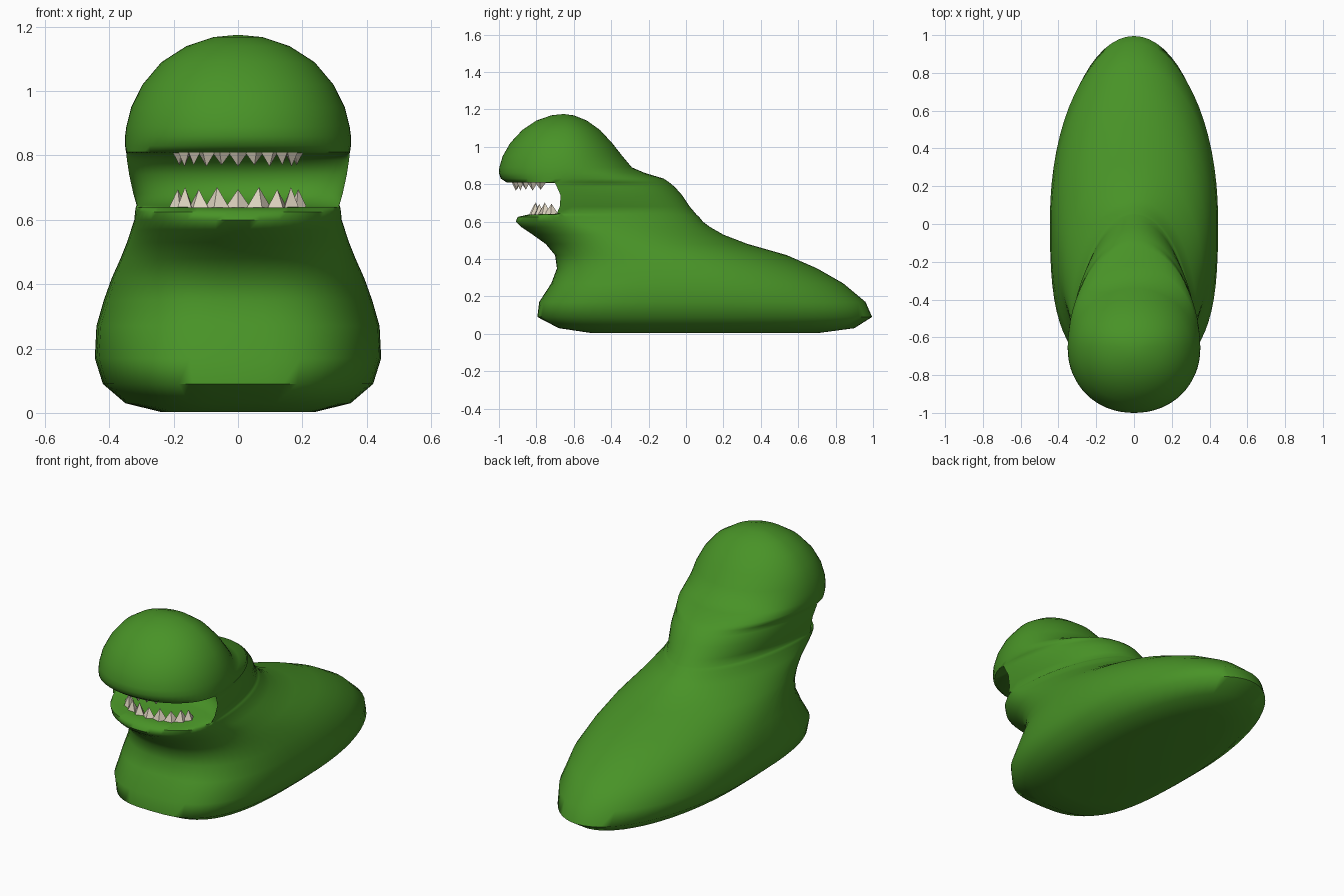
import bpy, bmesh, math
from mathutils import Matrix, Vector

if "Cube" in bpy.data.objects:
    bpy.data.objects.remove(bpy.data.objects["Cube"])


def material(name, rgb):
    m = bpy.data.materials.new(name)
    m.diffuse_color = (*rgb, 1)
    m.use_nodes = True
    m.node_tree.nodes["Principled BSDF"].inputs["Base Color"].default_value = m.diffuse_color
    return m


GREEN = material("leaf green", (0.065, 0.29, 0.02))
IVORY = material("ivory", (0.72, 0.65, 0.52))


def finish(bm, name, mat, angle):
    bmesh.ops.recalc_face_normals(bm, faces=bm.faces)
    me = bpy.data.meshes.new(name)
    bm.to_mesh(me)
    bm.free()
    me.materials.append(mat)
    ob = bpy.data.objects.new(name, me)
    bpy.context.collection.objects.link(ob)
    bpy.ops.object.select_all(action='DESELECT')
    ob.select_set(True)
    bpy.context.view_layer.objects.active = ob
    if angle:
        bpy.ops.object.shade_smooth_by_angle(angle=math.radians(angle))
    return ob


# Body sections: height, front y, back y, half width, y of widest point
SECTIONS = [
    (0.003, -0.50, 0.70, 0.24, 0.05), (0.03, -0.68, 0.90, 0.35, 0.05),
    (0.09, -0.795, 0.995, 0.42, 0.05), (0.17, -0.785, 0.96, 0.445, 0.03),
    (0.27, -0.72, 0.84, 0.44, 0.00), (0.35, -0.69, 0.70, 0.417, -0.07),
    (0.42, -0.70, 0.54, 0.392, -0.17), (0.48, -0.75, 0.33, 0.365, -0.30),
    (0.53, -0.82, 0.20, 0.345, -0.40), (0.57, -0.88, 0.13, 0.332, -0.50),
    (0.60, -0.91, 0.09, 0.322, -0.57), (0.625, -0.90, 0.07, 0.32, -0.62),
    # mouth: floor, hollow back wall, palate
    (0.638, -0.84, 0.055, 0.318, -0.65), (0.645, -0.58, 0.05, 0.315, -0.69),
    (0.68, -0.51, 0.02, 0.325, -0.675), (0.74, -0.50, -0.02, 0.338, -0.67),
    (0.785, -0.53, -0.06, 0.345, -0.69), (0.806, -0.62, -0.085, 0.347, -0.70),
    # head
    (0.81, -0.96, -0.09, 0.348, -0.68), (0.83, -0.99, -0.12, 0.351, -0.66),
    (0.86, -1.00, -0.22, 0.351, -0.65), (0.89, -0.998, -0.29, 0.347, -0.65),
    (0.95, -0.98, -0.34, 0.332, -0.65), (1.02, -0.94, -0.395, 0.297, -0.65),
    (1.09, -0.875, -0.46, 0.238, -0.65), (1.14, -0.80, -0.53, 0.16, -0.65),
    (1.168, -0.72, -0.60, 0.075, -0.65),
]


def section(bm, z, yf, yb, w, ym, n=64):
    """Egg-shaped ring, blunter at the front near the ground."""
    front_power = 3 - 0.9 * min(1, max(0, (z - 0.2) / 0.35))
    ring = []
    for i in range(n):
        a = math.tau * i / n
        c, s = math.cos(a), math.sin(a)
        p = 2 / (front_power if s < 0 else 2)
        x = math.copysign(abs(c) ** p, c) * w
        y = ym + abs(s) ** p * ((yf if s < 0 else yb) - ym)
        ring.append(bm.verts.new((x, y, z)))
    return ring


# Body and head in one skin
bm = bmesh.new()
rings = [section(bm, *s) for s in SECTIONS]
for lo, hi in zip(rings, rings[1:]):
    for i in range(len(lo)):
        j = (i + 1) % len(lo)
        bm.faces.new((lo[i], lo[j], hi[j], hi[i]))
bm.faces.new(rings[0][::-1])
crown = bm.verts.new((0, -0.655, 1.175))
for i, v in enumerate(rings[-1]):
    bm.faces.new((v, rings[-1][(i + 1) % len(rings[-1])], crown))
finish(bm, "body", GREEN, 65)


def teeth(name, count, half_width, y_front, y_end, z_root, z_tip, radius):
    """Row of four-sided spikes along a curved gum line."""
    bm = bmesh.new()
    for k in range(count):
        a = math.radians(-80 + 160 * k / (count - 1))
        x = half_width * math.sin(a)
        y = y_end + (y_front - y_end) * math.cos(a)
        turn = Matrix.Rotation(a, 3, 'Z')
        base = [bm.verts.new(Vector((x, y, z_root)) + turn @ Vector(d))
                for d in ((radius, 0, 0), (0, radius * .7, 0),
                          (-radius, 0, 0), (0, -radius * .7, 0))]
        tip = bm.verts.new((x, y, z_tip - 0.1 * (z_root - z_tip) * (k % 2)))
        bm.faces.new(base)
        for i in range(4):
            bm.faces.new((base[i], base[(i + 1) % 4], tip))
    finish(bm, name, IVORY, 0)


teeth("lower_teeth", 9, 0.19, -0.81, -0.70, 0.625, 0.695, 0.048)
teeth("upper_teeth", 11, 0.185, -0.91, -0.75, 0.815, 0.77, 0.034)
